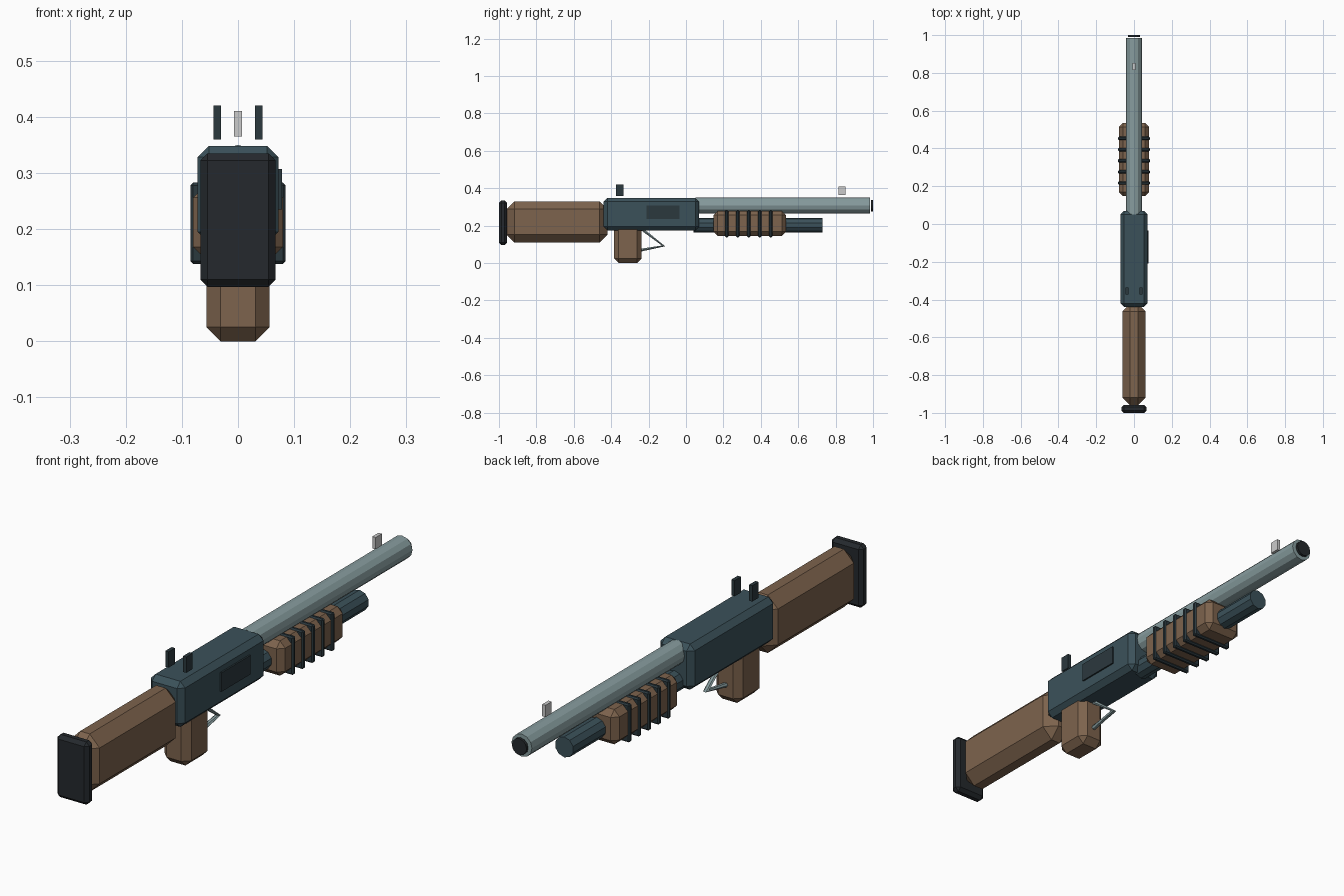
import bpy, math

if "Cube" in bpy.data.objects:
    bpy.data.objects.remove(bpy.data.objects["Cube"])


def paint(name, rgb):
    m = bpy.data.materials.new(name)
    m.diffuse_color = (*rgb, 1)
    m.use_nodes = True
    m.node_tree.nodes["Principled BSDF"].inputs["Base Color"].default_value = m.diffuse_color
    return m


WOOD = paint("wood", (0.205, 0.125, 0.074))
STEEL = paint("dark_steel", (0.044, 0.083, 0.102))
BARREL = paint("pale_steel", (0.24, 0.33, 0.34))
BLACK = paint("rubber", (0.018, 0.022, 0.026))
SHADE = paint("shaded_steel", (0.024, 0.040, 0.048))


def box(name, x, y, z, mat=None, bevel=0.0):
    """Box from (min, max) ranges with one-segment chamfers."""
    bpy.ops.mesh.primitive_cube_add(size=1, location=[sum(r) / 2 for r in (x, y, z)])
    o = bpy.context.object
    o.name = name
    for v in o.data.vertices:
        v.co = [c * (r[1] - r[0]) for c, r in zip(v.co, (x, y, z))]
    if bevel:
        b = o.modifiers.new("chamfer", 'BEVEL')
        b.width, b.segments, b.limit_method = bevel, 1, 'NONE'
    if mat:
        o.data.materials.append(mat)
    return o


def tube(name, radius, y, z, sides, mat):
    """Cylinder lying along y."""
    bpy.ops.mesh.primitive_cylinder_add(vertices=sides, radius=radius, depth=y[1] - y[0],
                                        location=(0, sum(y) / 2, z),
                                        rotation=(math.pi / 2, 0, 0))
    o = bpy.context.object
    o.name = name
    o.data.materials.append(mat)
    return o


# Stock and grip
box("butt_pad", (-0.067, 0.067), (-1.0, -0.957), (0.097, 0.335), BLACK, 0.013)
box("stock", (-0.062, 0.062), (-0.96, -0.42), (0.11, 0.33), WOOD, 0.042)
box("grip", (-0.056, 0.056), (-0.385, -0.237), (0.0, 0.22), WOOD, 0.025)

# Receiver with ejection port
box("receiver", (-0.072, 0.072), (-0.44, 0.07), (0.175, 0.348), STEEL, 0.02)
box("ejection_port", (0.062, 0.078), (-0.21, -0.035), (0.235, 0.307), SHADE)

# Barrel, bore and magazine tube
tube("barrel", 0.043, (0.05, 0.985), 0.307, 12, BARREL)
tube("bore", 0.031, (0.99, 1.0), 0.307, 12, BLACK)
tube("magazine_tube", 0.039, (0.04, 0.73), 0.203, 10, STEEL)

# Pump handle with ribs
box("pump", (-0.08, 0.08), (0.147, 0.535), (0.146, 0.278), WOOD, 0.022)
for i in range(5):
    y = 0.217 + i * 0.059
    box(f"pump_rib_{i + 1}", (-0.085, 0.085), (y - 0.009, y + 0.009), (0.138, 0.283), SHADE, 0.005)

# Sights
for side, cx in (("left", -0.037), ("right", 0.037)):
    box(f"rear_sight_{side}", (cx - 0.007, cx + 0.007), (-0.373, -0.335), (0.36, 0.42), SHADE)
box("front_sight", (-0.007, 0.007), (0.815, 0.852), (0.365, 0.41))

# Trigger guard: bent rod
curve = bpy.data.curves.new("trigger_guard", 'CURVE')
curve.dimensions = '3D'
curve.bevel_depth, curve.bevel_resolution = 0.01, 1
spline = curve.splines.new('POLY')
path = [(-0.26, 0.20), (-0.12, 0.092), (-0.27, 0.064)]
spline.points.add(len(path) - 1)
for p, (y, z) in zip(spline.points, path):
    p.co = (0, y, z, 1)
spline.use_smooth = False
curve.materials.append(BARREL)
bpy.context.collection.objects.link(bpy.data.objects.new("trigger_guard", curve))
